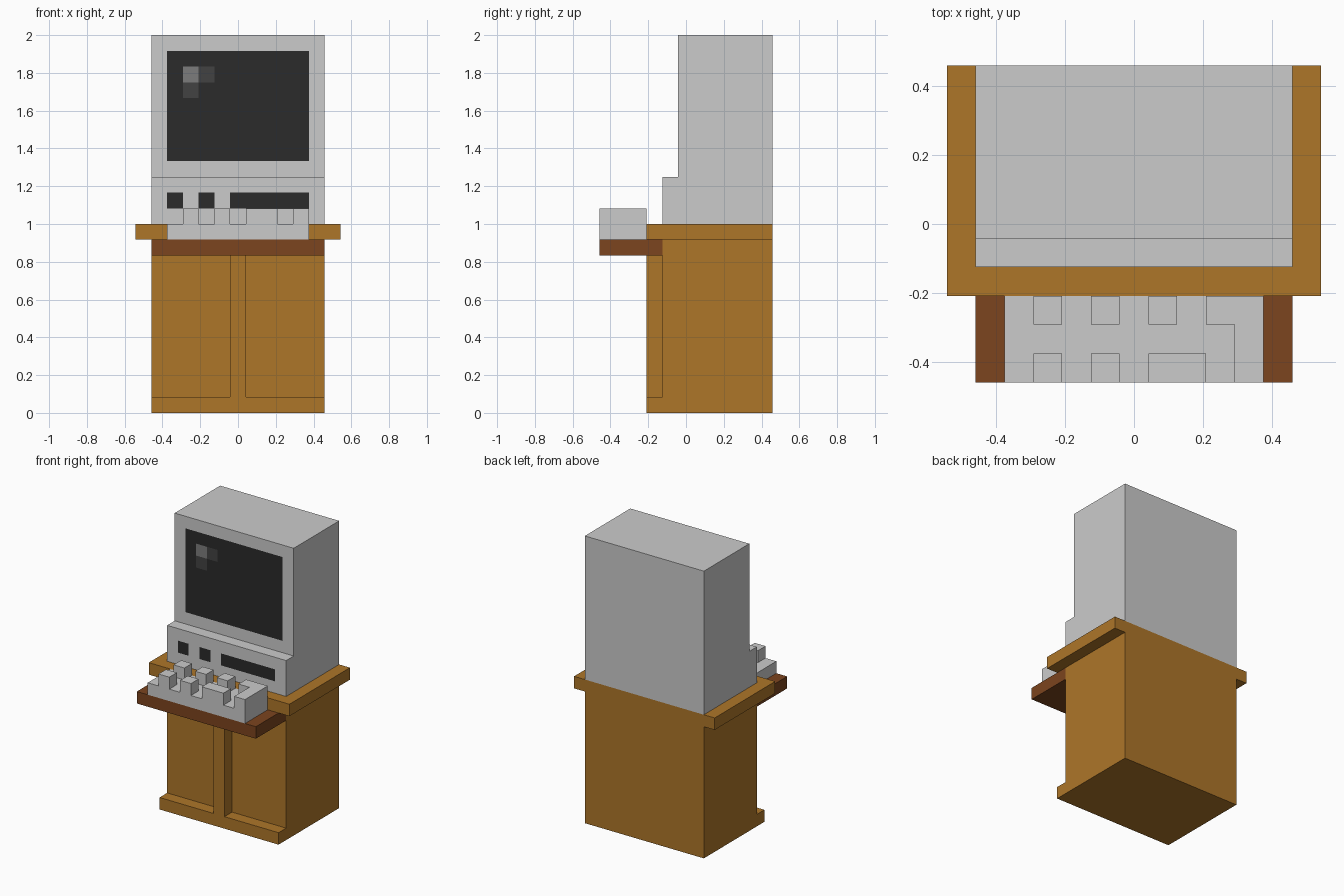
import bpy, bmesh

if "Cube" in bpy.data.objects:
    bpy.data.objects.remove(bpy.data.objects["Cube"])

U = 2 / 24  # the model sits on a 24-step block grid


def material(name, rgb):
    m = bpy.data.materials.new(name)
    m.diffuse_color = (*rgb, 1)
    m.use_nodes = True
    m.node_tree.nodes["Principled BSDF"].inputs["Base Color"].default_value = m.diffuse_color
    return m


WOOD = material("wood", (0.42, 0.18, 0.022))
DARK_WOOD = material("dark_wood", (0.2, 0.058, 0.013))
BLACK = material("black_glass", (0.024, 0.024, 0.024))
GLINT = material("glint", (0.2, 0.2, 0.2))
DIM_GLINT = material("dim_glint", (0.055, 0.055, 0.055))


def prism(name, outline, axis, lo, hi, mat=None):
    """Extrude a 2D outline (grid steps) along x (outline = y,z) or z (outline = x,y)."""
    bm = bmesh.new()
    place = (lambda p: (lo, *p)) if axis == 0 else (lambda p: (*p, lo))
    face = bm.faces.new([bm.verts.new([c * U for c in place(p)]) for p in outline])
    new = bmesh.ops.extrude_face_region(bm, geom=[face])["geom"]
    shift = [0, 0, 0]
    shift[axis] = (hi - lo) * U
    bmesh.ops.translate(bm, vec=shift, verts=[g for g in new if isinstance(g, bmesh.types.BMVert)])
    bmesh.ops.recalc_face_normals(bm, faces=bm.faces)
    return finish(name, bm, mat)


def finish(name, bm, mat):
    mesh = bpy.data.meshes.new(name)
    bm.to_mesh(mesh)
    bm.free()
    if mat:
        mesh.materials.append(mat)
    obj = bpy.data.objects.new(name, mesh)
    bpy.context.collection.objects.link(obj)
    return obj


def box(name, x0, x1, y0, y1, z0, z1, mat=None):
    return prism(name, [(x0, y0), (x1, y0), (x1, y1), (x0, y1)], 2, z0, z1, mat)


def front_panel(name, x0, x1, z0, z1, y, mat, lift=0.02):
    """Flat coloured panel lying just in front of a surface at depth y."""
    bm = bmesh.new()
    pts = [(x0, z0), (x1, z0), (x1, z1), (x0, z1)]
    bm.faces.new([bm.verts.new((x * U, (y - lift) * U, z * U)) for x, z in pts])
    return finish(name, bm, mat)


# Wooden cabinet: body with plinth profile, centre post and overhanging top
prism("cabinet_body", [(-2.5, 0), (5.5, 0), (5.5, 11), (-1.5, 11), (-1.5, 1), (-2.5, 1)],
      0, -5.5, 5.5, WOOD)
box("centre_post", -0.5, 0.5, -2.5, -1.5, 1, 10, WOOD)
box("table_top", -6.5, 6.5, -2.5, 5.5, 11, 12, WOOD)

# Pull-out tray
box("keyboard_tray", -5.5, 5.5, -5.5, -1.5, 10, 11, DARK_WOOD)

# Monitor housing: stepped side profile
prism("monitor_housing", [(-1.5, 12), (5.5, 12), (5.5, 24), (-0.5, 24), (-0.5, 15), (-1.5, 15)],
      0, -5.5, 5.5)

# Screen with reflection squares
front_panel("screen", -4.5, 4.5, 16, 23, -0.5, BLACK)
front_panel("screen_glint", -3.5, -2.5, 21, 22, -0.5, GLINT, 0.04)
front_panel("screen_glint_side", -2.5, -1.5, 21, 22, -0.5, DIM_GLINT, 0.04)
front_panel("screen_glint_lower", -3.5, -2.5, 20, 21, -0.5, DIM_GLINT, 0.04)

# Buttons and drive slot on the lower step
for i, (x0, x1) in enumerate([(-4.5, -3.5), (-2.5, -1.5), (-0.5, 4.5)]):
    front_panel(f"control_slot_{i + 1}", x0, x1, 13, 14, -1.5, BLACK)

# Keyboard base and raised keys
box("keyboard_base", -4.5, 4.5, -5.5, -2.5, 11, 12)
back_row = [(-3.5, -2.5), (-1.5, -0.5), (0.5, 1.5)]
front_row = [(-3.5, -2.5), (-1.5, -0.5), (0.5, 2.5)]
for row, y, keys in (("back", -3.5, back_row), ("front", -5.5, front_row)):
    for i, (x0, x1) in enumerate(keys):
        box(f"{row}_key_{i + 1}", x0, x1, y, y + 1, 12, 13)
prism("corner_key", [(3.5, -5.5), (4.5, -5.5), (4.5, -2.5), (2.5, -2.5), (2.5, -3.5), (3.5, -3.5)],
      2, 12, 13)
